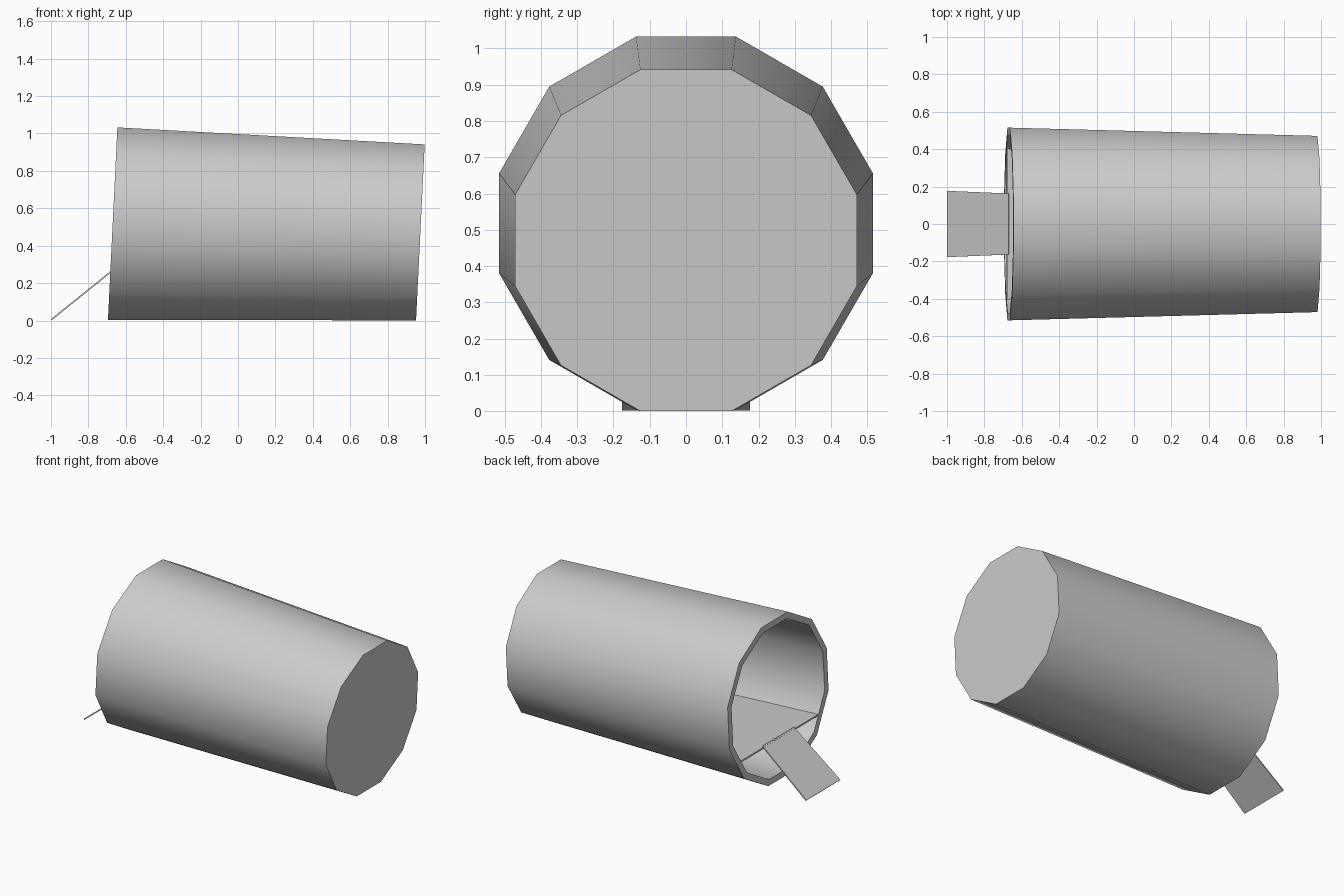
import bpy, math
from mathutils import Vector

if "Cube" in bpy.data.objects:
    bpy.data.objects.remove(bpy.data.objects["Cube"])

SIDES = 12
UP = Vector((0.049, 0, 1)).normalized()      # tilt of both barrel ends
AXIS = Vector((1, 0, -0.049)).normalized()


def make_object(name, verts, faces, smooth=False):
    mesh = bpy.data.meshes.new(name)
    mesh.from_pydata(verts, [], faces)
    mesh.update()
    obj = bpy.data.objects.new(name, mesh)
    bpy.context.collection.objects.link(obj)
    bpy.context.view_layer.objects.active = obj
    obj.select_set(True)
    if smooth:
        bpy.ops.object.shade_smooth_by_angle(angle=math.radians(35))
    obj.select_set(False)
    return obj


def ring(center, apothem):
    r = apothem / math.cos(math.pi / SIDES)
    pts = []
    for i in range(SIDES):
        a = 2 * math.pi * (i + 0.5) / SIDES
        pts.append(Vector(center) + Vector((0, 1, 0)) * r * math.cos(a) + UP * r * math.sin(a))
    return pts


def plank(name, start, end, half_start, half_end, thickness):
    # thin board between two edges that run along y
    s, e = Vector(start), Vector(end)
    down = (e - s).cross(Vector((0, 1, 0))).normalized() * thickness
    if down.z > 0:
        down = -down
    top = [s + Vector((0, -half_start, 0)), e + Vector((0, -half_end, 0)),
           e + Vector((0, half_end, 0)), s + Vector((0, half_start, 0))]
    verts = top + [v + down for v in top]
    faces = [(0, 1, 2, 3), (7, 6, 5, 4)]
    faces += [(i, i + 4, (i + 1) % 4 + 4, (i + 1) % 4) for i in range(4)]
    return make_object(name, verts, faces)


# Barrel: outer wall, open rim, inner wall and closed end
mouth = Vector((-0.67, 0, 0.518))
base = Vector((0.975, 0, 0.471))
wall = 0.04
loops = [ring(base, 0.471), ring(mouth, 0.515),
         ring(mouth, 0.515 - wall), ring(base - AXIS * 0.02, 0.471 - wall)]
verts = [v for loop in loops for v in loop]
faces = [tuple(range(SIDES)), tuple(reversed(range(3 * SIDES, 4 * SIDES)))]
for k in range(3):
    for i in range(SIDES):
        j = (i + 1) % SIDES
        faces.append((k * SIDES + j, k * SIDES + i, (k + 1) * SIDES + i, (k + 1) * SIDES + j))
make_object("barrel", verts, faces, smooth=True)

# Floor inside the barrel and the ramp leading up to it
plank("inner_floor", (-0.68, 0, 0.266), (0.955, 0, 0.205), 0.403, 0.343, 0.01)
plank("entry_ramp", (-1.0, 0, 0.008), (-0.672, 0, 0.272), 0.177, 0.163, 0.008)
